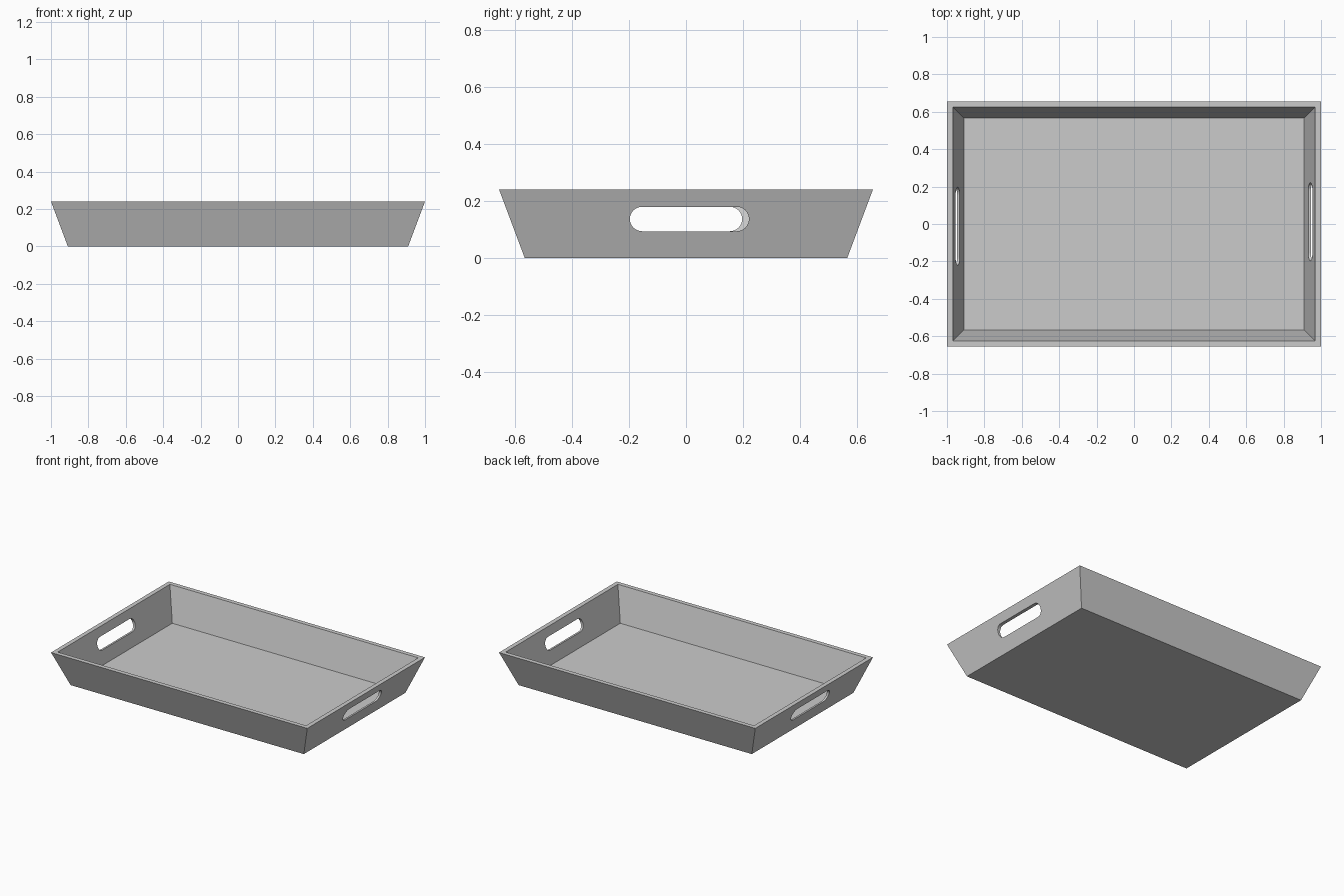
import bpy, bmesh, math

if "Cube" in bpy.data.objects:
    bpy.data.objects.remove(bpy.data.objects["Cube"])

FLOOR = 0.004  # very thin base, walls taper down to it


def mesh_object(name, bm):
    bmesh.ops.recalc_face_normals(bm, faces=bm.faces)
    me = bpy.data.meshes.new(name)
    bm.to_mesh(me)
    bm.free()
    ob = bpy.data.objects.new(name, me)
    bpy.context.collection.objects.link(ob)
    return ob


# Tray body: nested rectangular rings bridged from underside to inner floor
bm = bmesh.new()
rings = []
for hx, hy, z in [(0.91, 0.566, 0), (1.0, 0.656, 0.24),
                  (0.969, 0.625, 0.24), (0.909, 0.566, FLOOR)]:
    rings.append([bm.verts.new((sx * hx, sy * hy, z))
                  for sx, sy in [(-1, -1), (1, -1), (1, 1), (-1, 1)]])
for a, b in zip(rings, rings[1:]):
    for i in range(4):
        j = (i + 1) % 4
        bm.faces.new((a[i], a[j], b[j], b[i]))
bm.faces.new(rings[0])
bm.faces.new(rings[-1])
tray = mesh_object("tray", bm)


# Rounded handle slots, slightly off centre, turned half round on the other end
def slot_cutter(side):
    y0, y1, zc, r, n = -0.197, 0.221, 0.137, 0.043, 16
    bm = bmesh.new()
    outline = []
    for yc, start in [(y1 - r, -math.pi / 2), (y0 + r, math.pi / 2)]:
        for k in range(n + 1):
            t = start + math.pi * k / n
            outline.append(bm.verts.new((side * 0.85, side * (yc + r * math.cos(t)),
                                         zc + r * math.sin(t))))
    face = bm.faces.new(outline)
    ext = bmesh.ops.extrude_face_region(bm, geom=[face])
    bmesh.ops.translate(bm, vec=(side * 0.25, 0, 0),
                        verts=[g for g in ext["geom"] if isinstance(g, bmesh.types.BMVert)])
    ob = mesh_object("slot_cutter", bm)
    ob.hide_render = True
    ob.hide_set(True)
    return ob


for side in (1, -1):
    mod = tray.modifiers.new("handle_slot", 'BOOLEAN')
    mod.operation = 'DIFFERENCE'
    mod.solver = 'EXACT'
    mod.object = slot_cutter(side)
